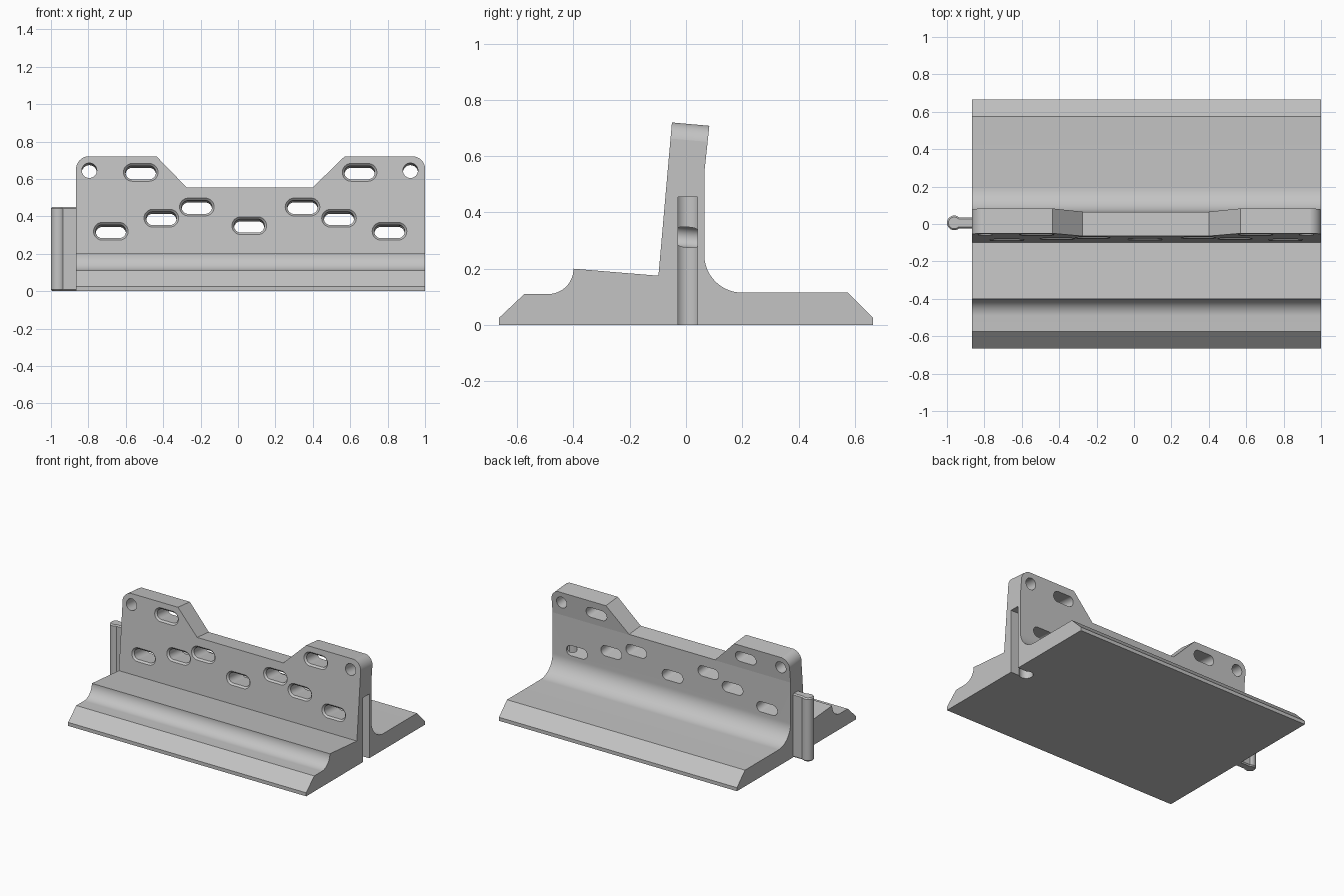
import bpy, bmesh
from math import sin, cos, asin, pi, radians

cube = bpy.data.objects.get("Cube")
if cube:
    bpy.data.objects.remove(cube, do_unlink=True)

LEFT_END, RIGHT_END = -0.865, 1.0
TILT = 0.088            # backward lean of the wall's front face
TOP = 0.72

grey = bpy.data.materials.new("light grey")
grey.use_nodes = True
grey.diffuse_color = (0.55, 0.55, 0.55, 1)
grey.node_tree.nodes["Principled BSDF"].inputs["Base Color"].default_value = grey.diffuse_color


def arc(cx, cy, r, a0, a1, steps):
    return [(cx + r * cos(radians(a0 + (a1 - a0) * i / steps)),
             cy + r * sin(radians(a0 + (a1 - a0) * i / steps))) for i in range(steps + 1)]


def loft(name, rings):
    """Closed solid through rings of equal point count."""
    bm = bmesh.new()
    loops = [[bm.verts.new(p) for p in ring] for ring in rings]
    for a, b in zip(loops, loops[1:]):
        for i in range(len(a)):
            j = (i + 1) % len(a)
            bm.faces.new((a[i], a[j], b[j], b[i]))
    bm.faces.new(loops[0][::-1])
    bm.faces.new(loops[-1])
    bmesh.ops.recalc_face_normals(bm, faces=bm.faces)
    mesh = bpy.data.meshes.new(name)
    bm.to_mesh(mesh)
    bm.free()
    mesh.materials.append(grey)
    ob = bpy.data.objects.new(name, mesh)
    bpy.context.collection.objects.link(ob)
    return ob


def through_wall(outline, t):
    """Place an x-z outline at depth t, measured square to the leaning front face."""
    return [(x, -0.05 - (TOP - z) * TILT + t, z - TILT * t) for x, z in outline]


def slot(x, z, half, r):
    return arc(x + half, z, r, -90, 90, 36) + arc(x - half, z, r, 90, 270, 36)


def keyhole(cx, end, r, h):
    """Round bulb with a straight neck reaching to x = end."""
    cy, a = 0.006, asin(h / r) * 180 / pi
    return arc(cx, cy, r, a, 360 - a, 60) + [(end, cy - h), (end, cy + h)]


def at_z(outline, z):
    return [(x, y, z) for x, y in outline]


# Body: base, shelf and wall in one side profile
profile = [(-0.665, 0), (0.665, 0), (0.665, 0.025), (0.575, 0.115)]
profile += arc(0.2, 0.25, 0.135, 270, 180, 24)
profile += [(0.065, 0.54), (0.083, 0.708), (-0.05, TOP), (-0.098, 0.175)]
profile += arc(-0.49, 0.2, 0.09, 0, -90, 24)
profile += [(-0.575, 0.11), (-0.665, 0.025)]
body = loft("rail_body", [[(x, y, z) for y, z in profile] for x in (LEFT_END, RIGHT_END)])

cutters = []

# Dip in the top of the wall
dip = [(-0.275, 0.555), (0.4, 0.555), (0.652, 0.8), (-0.513, 0.8)]
cutters.append(loft("dip_cutter", [through_wall(dip, t) for t in (-0.1, 0.4)]))

# Rounded upper corners
for end, s in ((LEFT_END, -1), (RIGHT_END, 1)):
    cx = end - s * 0.069
    edge = [(cx + s * (x - 0), z) for x, z in arc(0, 0.651, 0.07, 0, 90, 24)]
    edge += [(cx, 0.8), (end + s * 0.1, 0.8), (end + s * 0.1, 0.651)]
    cutters.append(loft("corner_cutter", [through_wall(edge, t) for t in (-0.1, 0.4)]))

# Slots with a chamfered front rim
for x, z in ((-0.52, 0.635), (0.65, 0.635), (-0.68, 0.32), (0.81, 0.32), (-0.41, 0.39),
             (0.54, 0.39), (-0.22, 0.45), (0.345, 0.45), (0.06, 0.35)):
    rings = [through_wall(slot(x, z, 0.045, r), t)
             for t, r in ((-0.012, 0.059), (0.012, 0.036), (0.4, 0.036))]
    cutters.append(loft("slot_cutter", rings))

# Round holes near the corners
for x in (-0.795, 0.922):
    ring = arc(x, 0.645, 0.04, 0, 355, 71)
    cutters.append(loft("hole_cutter", [through_wall(ring, t) for t in (-0.1, 0.4)]))

# Socket in the one end, open at the bottom
socket = keyhole(0.904, 1.05, 0.045, 0.035)
cutters.append(loft("socket_cutter", [at_z(socket, z) for z in (-0.1, 0.455)]))

for c in cutters:
    c.hide_render = True
    mod = body.modifiers.new(c.name, "BOOLEAN")
    mod.operation, mod.solver, mod.object = "DIFFERENCE", "EXACT", c
bpy.context.view_layer.update()
cut = bpy.data.meshes.new_from_object(body.evaluated_get(bpy.context.evaluated_depsgraph_get()))
body.modifiers.clear()
body.data = cut
for c in cutters:
    bpy.data.objects.remove(c, do_unlink=True)

# Connector peg on the other end
peg = loft("connector_peg", [at_z(keyhole(-0.961, -0.85, 0.039 - d, 0.03 - d), z)
                             for z, d in ((0, 0.008), (0.008, 0), (0.442, 0), (0.45, 0.008))])

# Smooth only the curved surfaces
for ob, angle in ((body, 5.5), (peg, 20)):
    bpy.ops.object.select_all(action="DESELECT")
    ob.select_set(True)
    bpy.context.view_layer.objects.active = ob
    bpy.ops.object.shade_smooth_by_angle(angle=radians(angle))
